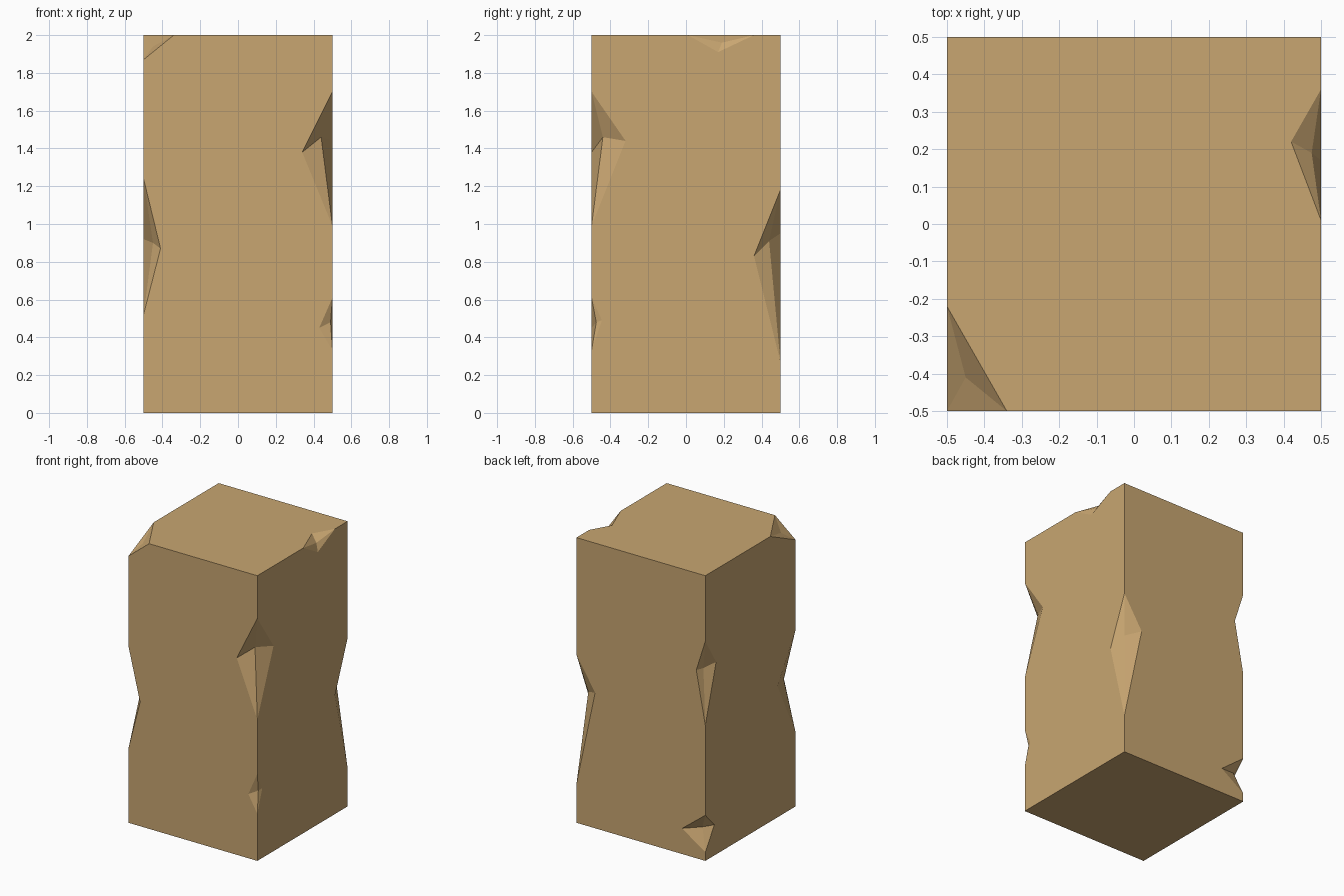
import bpy, bmesh
from mathutils import Vector

if "Cube" in bpy.data.objects:
    bpy.data.objects.remove(bpy.data.objects["Cube"])

# Edge chips: two ends on the box edge, one point on each adjoining face, one inner point
chips = [
    ((.5, -.5, 1.70), (.5, -.5, .99), (.34, -.5, 1.38), (.5, -.32, 1.44), (.44, -.44, 1.46)),
    ((.5, -.5, .61), (.5, -.5, .33), (.43, -.5, .45), (.5, -.445, .49), (.49, -.475, .48)),
    ((-.5, -.5, 1.24), (-.5, -.5, .52), (-.41, -.5, .87), (-.5, -.30, .92), (-.45, -.44, .90)),
    ((.5, .5, 1.18), (.5, .5, .27), (.355, .5, .95), (.5, .36, .83), (.45, .44, .91)),
    ((-.5, .5, 1.54), (-.5, .5, .95), (-.43, .5, 1.32), (-.5, .38, 1.35), (-.45, .45, 1.32)),
    ((-.5, .5, .32), (-.5, .5, .06), (-.32, .5, .18), (-.5, .40, .215), (-.45, .46, .21)),
    ((.5, .01, 2), (.5, .36, 2), (.42, .22, 2), (.5, .17, 1.91), (.475, .19, 1.96)),
]
# Broken corner: three points on its edges and one inner point
corner = Vector((-.5, -.5, 2))
corner_pts = [Vector(p) for p in ((-.34, -.5, 2), (-.5, -.22, 2), (-.5, -.5, 1.87))]
corner_in = Vector((-.45, -.41, 1.94))
chips = [[Vector(p) for p in c] for c in chips]

bm = bmesh.new()
cache = {}


def vert(p):
    key = tuple(round(c, 4) for c in p)
    if key not in cache:
        cache[key] = bm.verts.new(p)
    return cache[key]


def face(points):
    bm.faces.new([vert(p) for p in points])


def on_segment(p, a, b):
    return abs((p - a).length + (b - p).length - (b - a).length) < 1e-5


# Box sides, with the chips notched into their outlines
lo, hi = (-.5, -.5, 0), (.5, .5, 2)
for axis in range(3):
    u, v = (axis + 1) % 3, (axis + 2) % 3
    for level in (lo[axis], hi[axis]):
        ring = []
        for a, b in ((lo[u], lo[v]), (hi[u], lo[v]), (hi[u], hi[v]), (lo[u], hi[v])):
            p = Vector((0, 0, 0))
            p[axis], p[u], p[v] = level, a, b
            ring.append(p)
        outline = []
        for i, a in enumerate(ring):
            b = ring[(i + 1) % 4]
            if (a - corner).length > 1e-5:
                outline.append(a)
            stops = []
            for p in corner_pts:
                if corner in (a, b) and on_segment(p, a, b):
                    stops.append([p])
            for c in chips:
                if on_segment(c[0], a, b):
                    side = next(p for p in c[2:4] if abs(p[axis] - level) < 1e-5)
                    ends = sorted(c[:2], key=lambda p: (p - a).length)
                    stops.append([ends[0], side, ends[1]])
            for s in sorted(stops, key=lambda s: (s[0] - a).length):
                outline += s
        face(outline)

# Broken surfaces inside the chips
for a, b, p, q, r in chips:
    for tri in ((a, p, r), (a, r, q), (b, r, p), (b, q, r)):
        face(tri)
for i in range(3):
    face((corner_pts[i], corner_pts[(i + 1) % 3], corner_in))

bmesh.ops.recalc_face_normals(bm, faces=bm.faces)
mesh = bpy.data.meshes.new("chipped_block")
bm.to_mesh(mesh)
bm.free()
block = bpy.data.objects.new("chipped_block", mesh)
bpy.context.collection.objects.link(block)

mat = bpy.data.materials.new("tan_stone")
mat.diffuse_color = (0.58, 0.38, 0.165, 1)
mat.use_nodes = True
mat.node_tree.nodes["Principled BSDF"].inputs["Base Color"].default_value = mat.diffuse_color
mesh.materials.append(mat)
